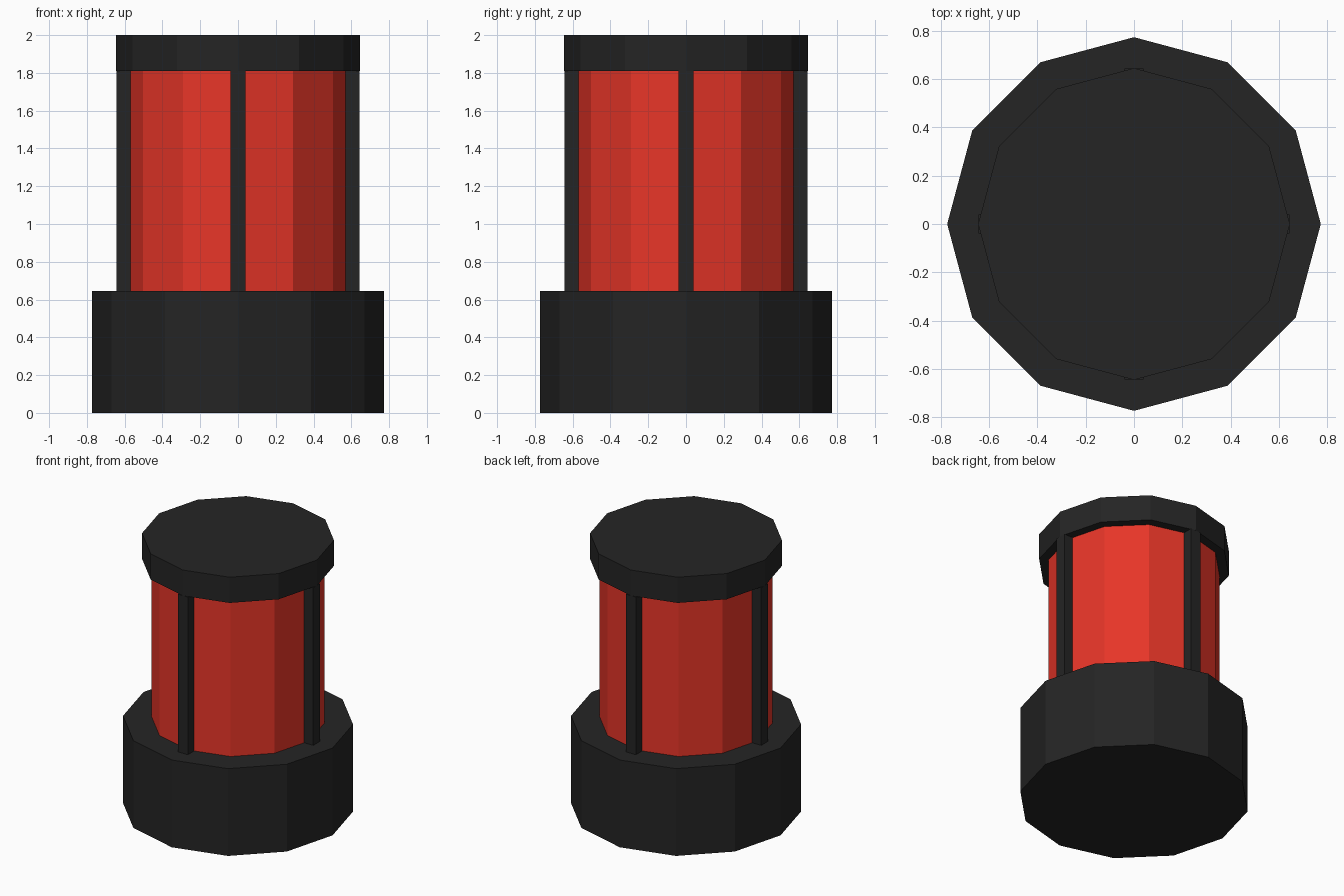
import bpy
from math import pi, cos, sin

cube = bpy.data.objects.get("Cube")
if cube:
    bpy.data.objects.remove(cube, do_unlink=True)


def make_material(name, color):
    mat = bpy.data.materials.new(name)
    mat.use_nodes = True
    mat.diffuse_color = color
    mat.node_tree.nodes["Principled BSDF"].inputs["Base Color"].default_value = color
    return mat


black = make_material("matte black", (0.018, 0.018, 0.018, 1))
red = make_material("lamp red", (0.8, 0.036, 0.021, 1))


def drum(name, radius, bottom, top, mat):
    """Twelve-sided flat-shaded cylinder with a corner on each axis."""
    bpy.ops.mesh.primitive_cylinder_add(
        vertices=12, radius=radius, depth=top - bottom,
        location=(0, 0, (bottom + top) / 2))
    obj = bpy.context.object
    obj.name = name
    obj.data.materials.append(mat)


# Wide base, red lens and lid
BASE_TOP, LID_BOTTOM = 0.645, 1.81
drum("base", 0.773, 0, BASE_TOP, black)
drum("lens", 0.58, BASE_TOP, LID_BOTTOM, red)
drum("lid", 0.645, LID_BOTTOM, 2, black)

# Four upright guard bars around the lens
INNER, OUTER, WIDTH = 0.52, 0.643, 0.08
for i, side in enumerate(("left", "back", "right", "front")):
    angle = i * pi / 2
    middle = (INNER + OUTER) / 2
    bpy.ops.mesh.primitive_cube_add(
        size=1, rotation=(0, 0, angle),
        location=(middle * cos(angle), middle * sin(angle), (BASE_TOP + LID_BOTTOM) / 2))
    bar = bpy.context.object
    bar.name = side + "_guard_bar"
    bar.scale = (OUTER - INNER, WIDTH, LID_BOTTOM - BASE_TOP)
    bar.data.materials.append(black)
